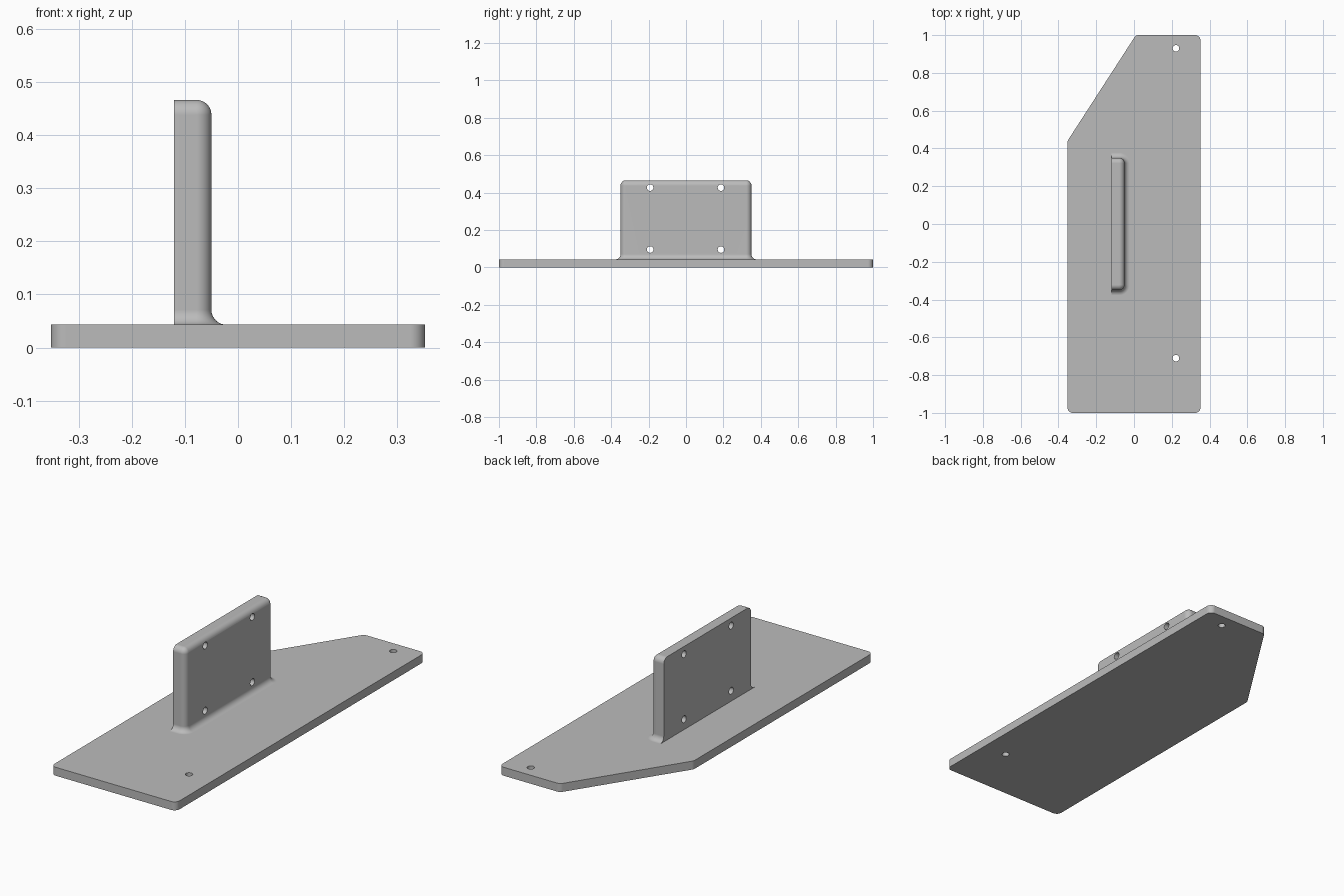
import bpy, bmesh, math
from mathutils import Vector, Matrix

cube = bpy.data.objects.get("Cube")
if cube:
    bpy.data.objects.remove(cube, do_unlink=True)

THICK = 0.043      # base plate thickness
HALF_W = 0.352     # base plate half width
HEIGHT = 0.466     # top of the upright
R = 0.028          # shared rounding radius
HOLE_R = 0.0175

grey = bpy.data.materials.new("plain grey")
grey.use_nodes = True
grey.diffuse_color = (0.5, 0.5, 0.5, 1)
grey.node_tree.nodes["Principled BSDF"].inputs["Base Color"].default_value = (0.5, 0.5, 0.5, 1)


def rounded_outline(corners, steps=8):
    """Counter-clockwise outline from (x, y, radius) corners."""
    points = []
    for i, (x, y, radius) in enumerate(corners):
        p = Vector((x, y))
        if radius == 0:
            points.append(p)
            continue
        to_prev = (Vector(corners[i - 1][:2]) - p).normalized()
        to_next = (Vector(corners[(i + 1) % len(corners)][:2]) - p).normalized()
        half = to_prev.angle(to_next) / 2
        centre = p + (to_prev + to_next).normalized() * radius / math.sin(half)
        start = p + to_prev * radius / math.tan(half) - centre
        turn = math.pi - 2 * half
        for s in range(steps + 1):
            points.append(centre + Matrix.Rotation(turn * s / steps, 2) @ start)
    return points


def loft(name, layers):
    """Closed solid through (z, outline) layers."""
    bm = bmesh.new()
    rings = [[bm.verts.new((p.x, p.y, z)) for p in outline] for z, outline in layers]
    for low, high in zip(rings, rings[1:]):
        for i in range(len(low)):
            j = (i + 1) % len(low)
            bm.faces.new((low[i], low[j], high[j], high[i]))
    bm.faces.new(rings[0][::-1])
    bm.faces.new(rings[-1])
    bmesh.ops.remove_doubles(bm, verts=bm.verts, dist=1e-5)
    bmesh.ops.recalc_face_normals(bm, faces=bm.faces)
    mesh = bpy.data.meshes.new(name)
    bm.to_mesh(mesh)
    bm.free()
    obj = bpy.data.objects.new(name, mesh)
    bpy.context.collection.objects.link(obj)
    mesh.materials.append(grey)
    return obj


def combine(target, tool, operation):
    mod = target.modifiers.new(operation.lower(), 'BOOLEAN')
    mod.operation, mod.object, mod.solver = operation, tool, 'EXACT'
    bpy.context.view_layer.objects.active = target
    bpy.ops.object.modifier_apply(modifier=mod.name)
    bpy.data.objects.remove(tool, do_unlink=True)


def drill(target, location, rotation=(0, 0, 0)):
    bpy.ops.mesh.primitive_cylinder_add(vertices=32, radius=HOLE_R, depth=0.2,
                                        location=location, rotation=rotation)
    cutter = bpy.context.object
    cutter.name = "hole_cutter"
    cutter.hide_render = True
    cutter.data.materials.append(grey)
    combine(target, cutter, 'DIFFERENCE')


# Base plate with one slanted corner
outline = rounded_outline([(-HALF_W, -1, R), (HALF_W, -1, R), (HALF_W, 1, R),
                           (0.01, 1, R), (-HALF_W, 0.44, R)])
bracket = loft("mounting_bracket", [(0, outline), (THICK, outline)])


# Upright: flat back, rounded front and top, flared into the plate
def upright_section(d):
    x, y = -0.05 + d, 0.35 + d
    radius = max(R + d, 0)
    # a tiny radius keeps the point count equal on every layer
    radius = max(radius, 1e-6)
    return rounded_outline([(-0.12, -y, 0), (x, -y, radius), (x, y, radius), (-0.12, y, 0)])


arc = [math.pi / 2 * s / 8 for s in range(9)]
layers = [(THICK / 2, upright_section(R))]
layers += [(THICK + R * (1 - math.cos(a)), upright_section(R * (1 - math.sin(a)))) for a in arc]
layers += [(HEIGHT - R * (1 - math.sin(a)), upright_section(-R * (1 - math.cos(a)))) for a in arc]
combine(bracket, loft("upright", layers), 'UNION')

# Screw holes
for y in (-0.71, 0.93):
    drill(bracket, (0.222, y, THICK / 2))
for y in (-0.192, 0.187):
    for z in (0.096, 0.427):
        drill(bracket, (-0.085, y, z), (0, math.pi / 2, 0))

# Smooth curves, crisp edges
bpy.ops.object.select_all(action='DESELECT')
bracket.select_set(True)
bpy.context.view_layer.objects.active = bracket
bpy.ops.object.shade_smooth_by_angle(angle=math.radians(30))
weighted = bracket.modifiers.new("flat face normals", 'WEIGHTED_NORMAL')
weighted.keep_sharp = True
